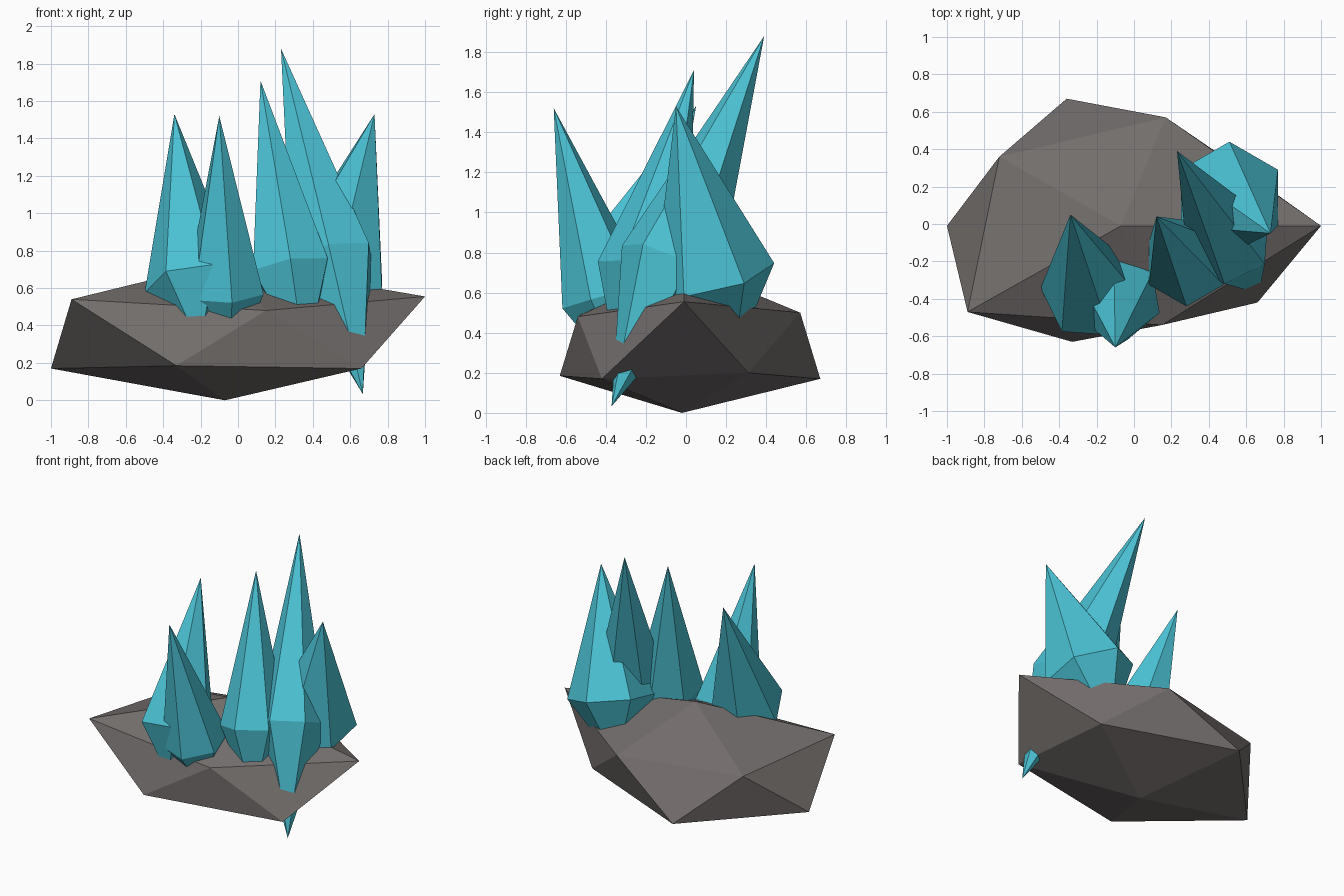
import bpy
import math
from mathutils import Vector

cube = bpy.data.objects.get("Cube")
if cube:
    bpy.data.objects.remove(cube, do_unlink=True)


def make_material(name, color):
    mat = bpy.data.materials.new(name)
    mat.use_nodes = True
    mat.diffuse_color = (*color, 1)
    mat.node_tree.nodes["Principled BSDF"].inputs["Base Color"].default_value = (*color, 1)
    return mat


def make_object(name, verts, faces, mat):
    mesh = bpy.data.meshes.new(name)
    mesh.from_pydata(verts, [], faces)
    mesh.materials.append(mat)
    obj = bpy.data.objects.new(name, mesh)
    bpy.context.collection.objects.link(obj)
    return obj


stone = make_material("grey stone", (0.17, 0.155, 0.15))
cyan = make_material("cyan crystal", (0.07, 0.54, 0.66))

# Rock: irregular flattened icosahedron, two staggered rings and two poles
upper = [(-0.89, -0.47, 0.54), (0.15, -0.54, 0.48), (1.0, -0.01, 0.555),
         (0.17, 0.57, 0.5), (-0.72, 0.36, 0.5)]
lower = [(-0.33, -0.63, 0.185), (0.66, -0.42, 0.17), (0.55, 0.31, 0.2),
         (-0.36, 0.67, 0.17), (-1.0, -0.01, 0.17)]
poles = [(-0.07, -0.01, 0.74), (-0.07, -0.02, 0.0)]
rock_faces = []
for i in range(5):
    j = (i + 1) % 5
    rock_faces += [(10, i, j), (i, 5 + i, j), (j, 5 + i, 5 + j), (11, 5 + j, 5 + i)]
make_object("rock_base", upper + lower + poles, rock_faces, stone)


# Crystal: leaning six-sided double pyramid, its ring square to the axis
def crystal(name, tip, center, radius, phase, root, sides=6):
    tip, center = Vector(tip), Vector(center)
    axis = tip - center
    ring = []
    for i in range(sides):
        a = math.radians(phase) + math.tau * i / sides
        x, y = radius * math.cos(a), radius * math.sin(a)
        ring.append(center + Vector((x, y, -(x * axis.x + y * axis.y) / axis.z)))
    bottom = center - axis * root
    faces = []
    for i in range(sides):
        j = (i + 1) % sides
        faces += [(i, j, sides), (j, i, sides + 1)]
    make_object(name, ring + [tip, bottom], faces, cyan)


crystal("crystal_back_right", (-0.34, 0.05, 1.53), (-0.24, -0.36, 0.61), 0.26, 56, 0.35)
crystal("crystal_front_right", (-0.10, -0.66, 1.52), (-0.07, -0.40, 0.58), 0.22, 40, 0.5)
crystal("crystal_middle", (0.12, 0.04, 1.71), (0.28, -0.21, 0.70), 0.23, 30, 0.5)
crystal("crystal_tallest", (0.23, 0.39, 1.88), (0.50, -0.08, 0.74), 0.24, 26, 0.62)
crystal("crystal_left", (0.73, -0.05, 1.53), (0.51, 0.14, 0.68), 0.3, 30, 0.5)
